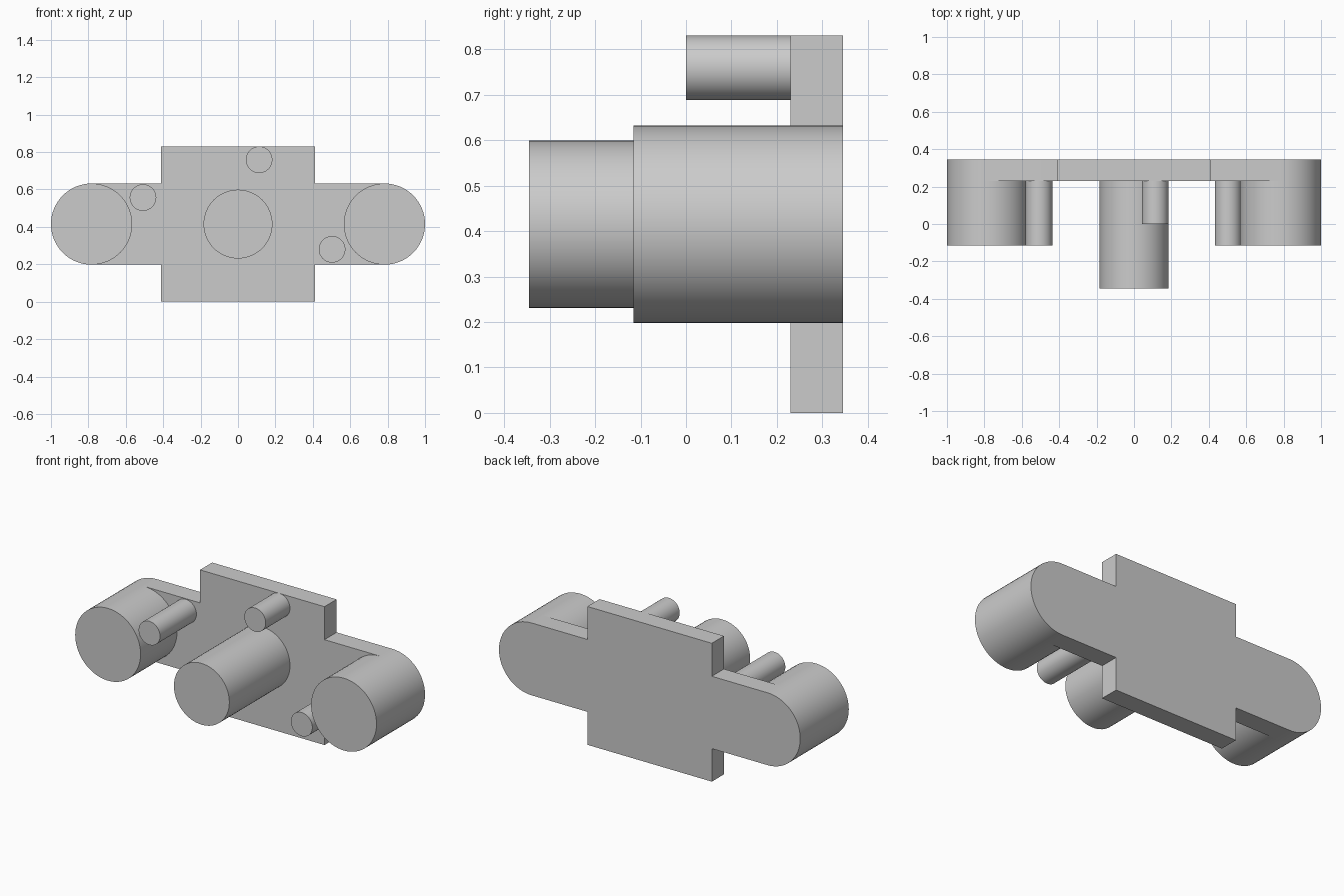
import bpy, bmesh, math

if "Cube" in bpy.data.objects:
    bpy.data.objects.remove(bpy.data.objects["Cube"], do_unlink=True)

grey = bpy.data.materials.new("plain grey")
grey.use_nodes = True
grey.diffuse_color = (0.6, 0.6, 0.6, 1)
grey.node_tree.nodes["Principled BSDF"].inputs["Base Color"].default_value = (0.6, 0.6, 0.6, 1)

MID_Z = 0.415
BACK, FACE = 0.345, 0.23       # back and front of the plate
END_R, END_X = 0.217, 0.783    # rounded wing ends
SEGMENTS = 64


def extrude_outline(name, outline, front, back):
    """Solid with an x-z outline, running from front to back along y."""
    bm = bmesh.new()
    face = bm.faces.new([bm.verts.new((x, front, z)) for x, z in outline])
    moved = bmesh.ops.extrude_face_region(bm, geom=[face], use_keep_orig=True)["geom"]
    verts = [v for v in moved if isinstance(v, bmesh.types.BMVert)]
    bmesh.ops.translate(bm, vec=(0, back - front, 0), verts=verts)
    bmesh.ops.recalc_face_normals(bm, faces=bm.faces)
    mesh = bpy.data.meshes.new(name)
    bm.to_mesh(mesh)
    bm.free()
    mesh.materials.append(grey)
    obj = bpy.data.objects.new(name, mesh)
    bpy.context.collection.objects.link(obj)
    bpy.ops.object.select_all(action='DESELECT')
    obj.select_set(True)
    bpy.context.view_layer.objects.active = obj
    bpy.ops.object.shade_smooth_by_angle(angle=math.radians(30))
    return obj


def arc(x, z, radius, start, sweep, steps):
    angles = [start + sweep * i / steps for i in range(steps + 1)]
    return [(x + radius * math.cos(a), z + radius * math.sin(a)) for a in angles]


def cylinder(name, x, z, radius, front, back=FACE):
    circle = arc(x, z, radius, 0, math.tau, SEGMENTS)[:-1]
    return extrude_outline(name, circle, front, back)


# Backing plate: tall middle block with two round-ended wings
half_w = 0.413
right_half = [(half_w, 0), (half_w, MID_Z - END_R)]
right_half += arc(END_X, MID_Z, END_R, -math.pi / 2, math.pi, SEGMENTS // 2)
right_half += [(half_w, MID_Z + END_R), (half_w, 2 * MID_Z)]
left_half = [(-x, z) for x, z in reversed(right_half)]
extrude_outline("backing_plate", right_half + left_half, FACE, BACK)

# Large drums flush with the wing ends
for side, sign in (("left", 1), ("right", -1)):
    cylinder(side + "_end_drum", sign * END_X, MID_Z, END_R, -0.115)

# Long central post
cylinder("central_post", 0, MID_Z, 0.184, -0.345)

# Small pins
PIN_R = 0.071
cylinder("right_pin", -0.508, 0.557, PIN_R, -0.115)
cylinder("left_pin", 0.503, 0.28, PIN_R, -0.115)
cylinder("top_pin", 0.113, 0.759, PIN_R, 0)
